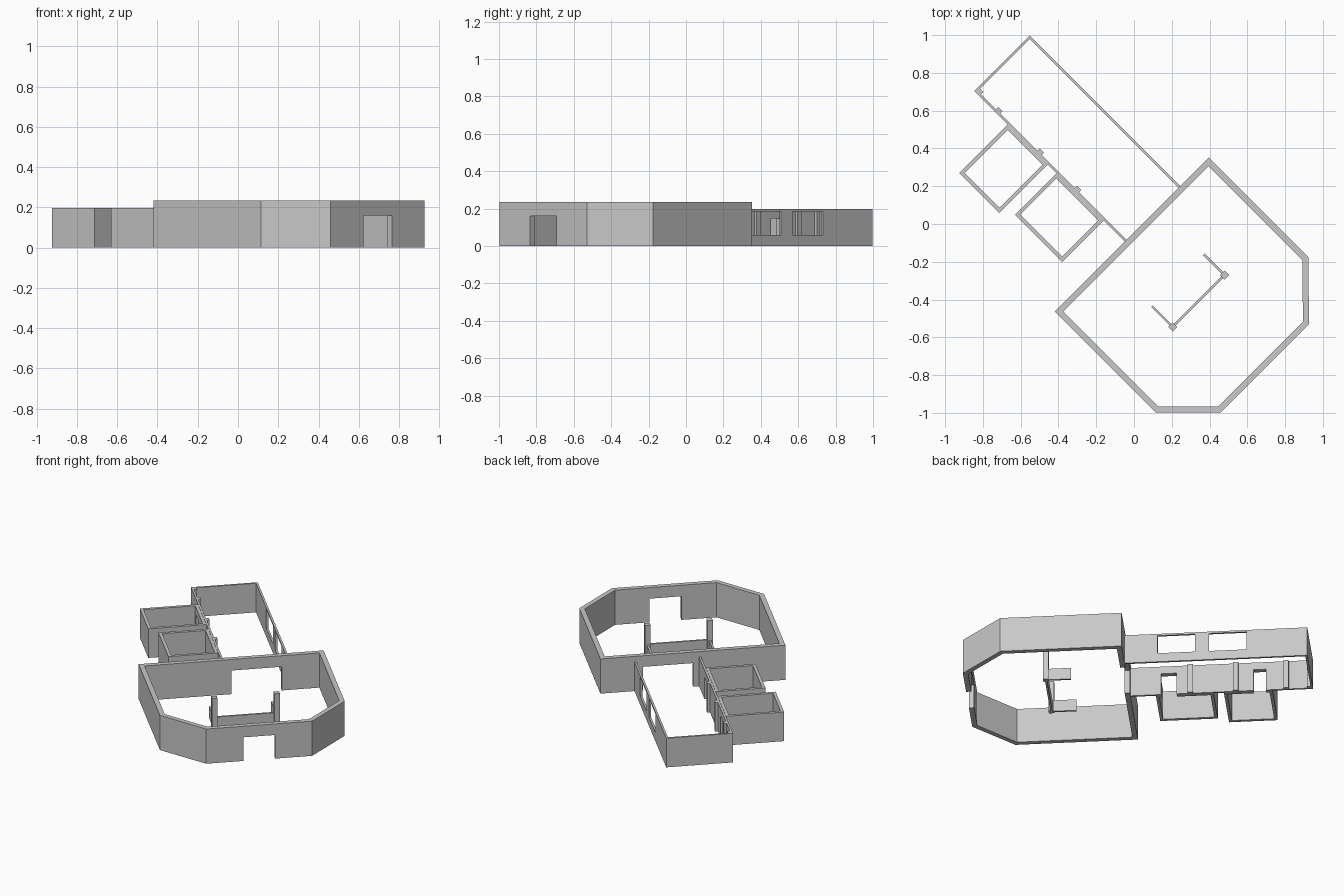
import bpy
import bmesh
from math import radians
from mathutils import Matrix, Vector

cube = bpy.data.objects.get("Cube")
if cube:
    bpy.data.objects.remove(cube, do_unlink=True)

mat = bpy.data.materials.new("plaster_grey")
GREY = (0.58, 0.58, 0.58, 1)
mat.use_nodes = True
mat.diffuse_color = GREY
mat.node_tree.nodes["Principled BSDF"].inputs["Base Color"].default_value = GREY

# The plan is drawn square to the walls, then turned onto the diagonal
TURN = Matrix.Rotation(radians(45), 4, "Z")


def finish(name, bm):
    bmesh.ops.recalc_face_normals(bm, faces=bm.faces)
    bmesh.ops.transform(bm, matrix=TURN, verts=bm.verts)
    mesh = bpy.data.meshes.new(name)
    bm.to_mesh(mesh)
    bm.free()
    mesh.materials.append(mat)
    obj = bpy.data.objects.new(name, mesh)
    bpy.context.collection.objects.link(obj)
    return obj


def box(name, u, v, z):
    bm = bmesh.new()
    bmesh.ops.create_cube(bm, size=1)
    for vert in bm.verts:
        vert.co = [r[0] if c < 0 else r[1] for r, c in zip((u, v, z), vert.co)]
    return finish(name, bm)


def inset_path(path, t, closed):
    """Offset a path to its left, with mitred corners."""
    pts = [Vector(p) for p in path]
    n = len(pts)
    result = []
    for i, p in enumerate(pts):
        normals = []
        for a, b in ((i - 1, i), (i, i + 1)):
            if closed or (a >= 0 and b < n):
                d = (pts[b % n] - pts[a % n]).normalized()
                normals.append(Vector((-d.y, d.x)))
        m = sum(normals, Vector((0, 0))).normalized()
        result.append(p + m * t / m.dot(normals[0]))
    return pts, result


def walls(name, path, t, height, closed=True):
    """Wall ribbon following the outer plan line, thickened inwards."""
    outer, inner = inset_path(path, t, closed)
    bm = bmesh.new()
    rings = [[bm.verts.new((p.x, p.y, z)) for p in side]
             for side, z in ((outer, 0), (inner, 0), (inner, height), (outer, height))]
    n = len(path)
    for i in range(n if closed else n - 1):
        j = (i + 1) % n
        for k in range(4):
            a, b = rings[k], rings[(k + 1) % 4]
            bm.faces.new((a[i], a[j], b[j], b[i]))
    if not closed:
        for i in (0, n - 1):
            bm.faces.new([r[i] for r in rings])
    return finish(name, bm)


def cut(obj, u, v, z):
    """Cut a box-shaped opening through a wall."""
    cutter = box("opening_cutter", u, v, z)
    cutter.hide_render = True
    mod = obj.modifiers.new("opening", "BOOLEAN")
    mod.operation = "DIFFERENCE"
    mod.solver = "EXACT"
    mod.object = cutter
    bpy.context.view_layer.objects.active = obj
    bpy.ops.object.modifier_apply(modifier=mod.name)
    bpy.data.objects.remove(cutter, do_unlink=True)


def rect(u, v):
    return [(u[0], v[0]), (u[1], v[0]), (u[1], v[1]), (u[0], v[1])]


HALL_H, WING_H = 0.235, 0.197
BACK = -0.03            # hall wall shared with the wing
WING_U = (-0.1, 0.316)

# Large hall with two chamfered corners
hall = walls("hall_walls", [(-0.625, BACK), (-0.625, -0.785), (-0.38, -1.03),
                            (0.28, -1.03), (0.528, -0.778), (0.528, BACK)],
             0.032, HALL_H)
cut(hall, (-0.148, 0.05), (-1.1, -0.95), (-0.1, 0.16))
cut(hall, (-0.05, 0.262), (-0.1, 0.05), (-0.1, 0.16))

# Long wing behind the hall
wing = walls("wing_walls", [(WING_U[1], BACK), (WING_U[1], 1.095),
                            (WING_U[0], 1.095), (WING_U[0], BACK)],
             0.013, WING_H, closed=False)
for v in ((0.173, 0.403), (0.49, 0.72)):
    cut(wing, (0.25, 0.4), v, (0.06, 0.185))

# Two side rooms, each with a doorway into the wing
ROOMS = (("far_room", -0.463, (0.545, 0.845), (0.73, 0.805)),
         ("near_room", -0.411, (0.126, 0.481), (0.16, 0.255)))
for name, u, v, door in ROOMS:
    room = walls(name + "_walls", rect((u, WING_U[0] - 0.001), v), 0.02, WING_H)
    for obj in (room, wing):
        cut(obj, (-0.16, -0.05), door, (-0.1, 0.147))

# Pilasters along the inner side of the wing
for i, v in enumerate((0.34, 0.62, 0.93, 1.075)):
    box(f"pilaster_{i + 1}", (WING_U[0] + 0.005, WING_U[0] + 0.03),
        (v - 0.016, v + 0.016), (0, WING_H))

# Low partition with two corner posts inside the hall
walls("low_partition", [(-0.247, -0.375), (-0.247, -0.536),
                        (0.154, -0.536), (0.154, -0.375)], 0.013, 0.077, closed=False)
for side, u in (("right", -0.241), ("left", 0.148)):
    box(side + "_post", (u - 0.017, u + 0.017), (-0.547, -0.513), (0, 0.21))
